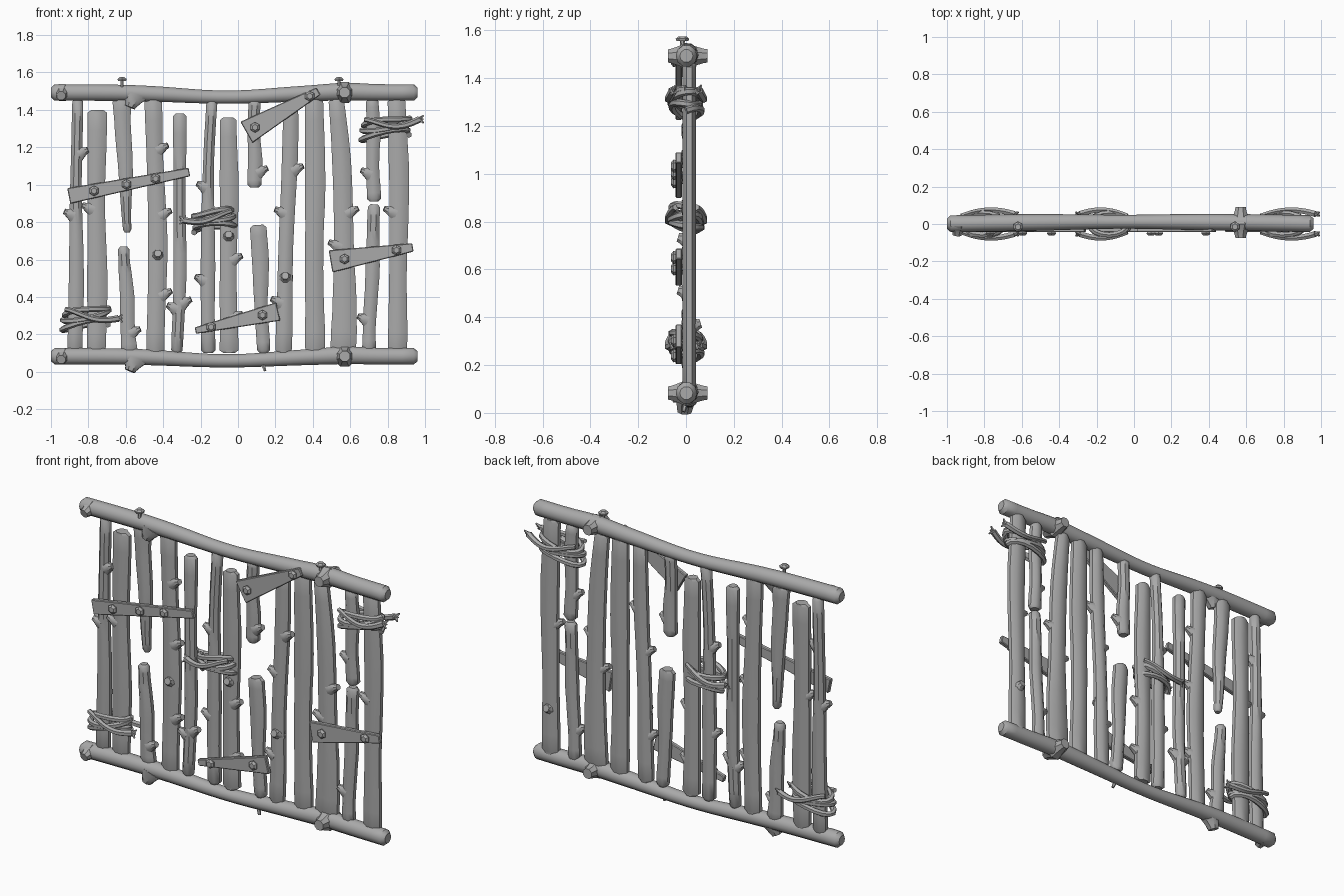
import bpy, bmesh, math, random
from mathutils import Vector

random.seed(4)
if "Cube" in bpy.data.objects:
    bpy.data.objects.remove(bpy.data.objects["Cube"])

grey = bpy.data.materials.new("weathered grey")
grey.use_nodes = True
grey.diffuse_color = (0.4, 0.4, 0.4, 1)
grey.node_tree.nodes["Principled BSDF"].inputs["Base Color"].default_value = grey.diffuse_color

SIDEWAYS, DEPTHWAYS, UPWARDS = Vector((1, 0, 0)), Vector((0, 1, 0)), Vector((0, 0, 1))
TOP, BASE = 1.46, .1


def lerp(start, end, t):
    return start + (end - start) * t


def finish(name, bm, angle=40):
    bmesh.ops.recalc_face_normals(bm, faces=bm.faces[:])
    mesh = bpy.data.meshes.new(name)
    bm.to_mesh(mesh)
    bm.free()
    mesh.materials.append(grey)
    ob = bpy.data.objects.new(name, mesh)
    bpy.context.collection.objects.link(ob)
    bpy.ops.object.select_all(action='DESELECT')
    ob.select_set(True)
    bpy.context.view_layer.objects.active = ob
    bpy.ops.object.shade_smooth_by_angle(angle=math.radians(angle))


def tube(bm, path, sides=8, depth=None, ref=DEPTHWAYS, chamfer=0):
    """Sweep a ring along (x, y, z, radius) points; depth limits the radius along ref."""
    path = [Vector(point) for point in path]
    if chamfer:
        for end, near in ((0, 1), (-1, -2)):
            tip = path[end].copy()
            outward = (tip - path[near]).to_3d().normalized()
            path[end] = Vector((*(tip.to_3d() - outward * chamfer), tip.w))
            tip.w *= .6
            path = [tip] + path if end == 0 else path + [tip]
    rings = []
    for i, point in enumerate(path):
        tangent = (path[min(i + 1, len(path) - 1)] - path[max(i - 1, 0)]).to_3d().normalized()
        u = tangent.cross(ref).normalized()
        v = u.cross(tangent)
        thickness = point.w if depth is None else min(depth, point.w)
        angles = [math.tau * (k + .5) / sides for k in range(sides)]
        rings.append([bm.verts.new(point.to_3d() + u * point.w * math.cos(a) + v * thickness * math.sin(a))
                      for a in angles])
    for ring, following in zip(rings, rings[1:]):
        for k in range(sides):
            j = (k + 1) % sides
            bm.faces.new((ring[k], ring[j], following[j], following[k]))
    bm.faces.new(rings[0])
    bm.faces.new(rings[-1])


def knot(bm, start, direction, length, base, tip, ref=DEPTHWAYS, depth=None):
    """Stub of a broken twig with a flared base."""
    start, step = Vector(start), Vector(direction).normalized() * length
    tube(bm, [(*(start + step * t), lerp(tip, base, (1 - t) ** 1.4)) for t in (0, .4, .8, 1)],
         depth=depth, ref=ref)


def nail(bm, position, axis, length):
    """Hexagonal domed head with a shank."""
    ref = UPWARDS if axis.y else DEPTHWAYS
    tube(bm, [(*(position - axis * length), .008), (*position, .01)], sides=6, ref=ref)
    tube(bm, [(*(position + axis * h), r) for h, r in ((0, .025), (.01, .028), (.02, .016))],
         sides=6, ref=ref)


# Rails: the same sagging, knotty log at top and bottom
def rail(name, height):
    bm = bmesh.new()
    path = []
    for i in range(25):
        x = lerp(-1, .96, i / 24)
        sag = math.exp(-((x + .06) / .35) ** 2)
        swell = math.exp(-((x - .57) / .12) ** 2)
        path.append((x, .012 * math.cos(x * 1.5), height - .025 * sag + .006 * swell,
                     .046 - .009 * sag + .004 * swell))
    tube(bm, path, sides=10, depth=.045, chamfer=.02)
    knot(bm, (-.55, 0, height - .01), (-.4, -.1, -1), length=.075, base=.075, tip=.03, depth=.04)
    for side, length in ((1, .09), (-1, .075)):
        knot(bm, (.57, 0, height), (0, side, 0), length, base=.06, tip=.03, ref=UPWARDS)
    knot(bm, (-.94, 0, height), (-.1, -1, -.3), length=.062, base=.05, tip=.025, ref=UPWARDS)
    finish(name, bm)


rail("top_rail", 1.493)
rail("bottom_rail", .083)


# Posts: flattened, slightly bowed branches with knots on their sides
def post(name, x, radius, top=TOP, base=BASE, bow=0, left=(), right=(), front=(), back=()):
    """x and radius are (top, bottom) pairs; left to back list knot heights."""
    bm = bmesh.new()
    phase = random.uniform(0, math.tau)
    path = []
    for i in range(13):
        t = i / 12
        wave = math.sin(phase + t * 9)
        path.append(Vector((lerp(*x, t) + bow * math.sin(math.pi * t) + .003 * wave, .014,
                            lerp(top, base, t),
                            lerp(*radius, t) * (1 + .06 * wave) + random.uniform(-.001, .001))))
    tube(bm, path, depth=.031, chamfer=.015)
    for side, heights in ((1, left), (-1, right)):
        for z in heights:
            near = min(path, key=lambda point: abs(point.z - z))
            knot(bm, (near.x + side * near.w * .3, .01, z - .015), (side, -.15, .45),
                 length=near.w * .7 + .032, base=.045, tip=.016, depth=.028)
    for side, heights in ((-1, front), (1, back)):
        for z in heights:
            near = min(path, key=lambda point: abs(point.z - z))
            knot(bm, (near.x, .014, z), (0, side, .3), length=.05, base=.045, tip=.02, ref=UPWARDS)
    finish(name, bm)


post("right_end_post", (-.86, -.87), (.03, .046), right=[.85], left=[1.18])
post("right_thick_post", (-.755, -.755), (.052, .056), top=1.4, right=[.88])
post("right_hanging_splinter", (-.62, -.59), (.056, .025), base=.745)
post("right_broken_stump", (-.61, -.58), (.034, .047), top=.67, left=[.22])
post("right_inner_post", (-.455, -.44), (.05, .055), bow=.015, left=[.42, .85, 1.2], front=[.62])
post("right_slim_post", (-.315, -.325), (.038, .034), top=1.38, bow=.01, right=[.35], left=[.38])
post("centre_slim_post", (-.14, -.155), (.03, .045), bow=-.015, right=[.5, 1])
post("centre_thick_post", (-.05, -.05), (.051, .052), top=1.36, left=[.3, .61], front=[.72])
post("centre_hanging_branch", (.085, .09), (.033, .043), base=.985, left=[1.08])
post("centre_broken_stump", (.11, .135), (.051, .035), top=.785)
post("left_knotty_post", (.285, .24), (.043, .045), right=[.38, .86], left=[1.09], front=[.5])
post("left_inner_post", (.41, .41), (.055, .055))
post("left_thick_post", (.525, .56), (.045, .072), bow=.025, left=[.86], right=[.68])
post("left_hanging_branch", (.72, .725), (.037, .04), base=.91, right=[1.07])
post("left_broken_stump", (.73, .7), (.037, .04), top=.895, right=[.29])
post("left_end_post", (.85, .85), (.055, .053), bow=.01, right=[.86], back=[.36])


# Planks: tapered boards nailed across the front
def plank(name, start, end, widths, nails):
    """start and end are (x, z); nails are fractions of the length."""
    bm = bmesh.new()
    start, end = (Vector((x, -.017, z)) for x, z in (start, end))
    across = (end - start).cross(DEPTHWAYS).normalized() / 2
    corners = [start + across * widths[0], start - across * widths[0],
               end - across * widths[1], end + across * widths[1]]
    face = bm.faces.new([bm.verts.new(corner) for corner in corners])
    extruded = bmesh.ops.extrude_face_region(bm, geom=[face])["geom"]
    bmesh.ops.translate(bm, vec=DEPTHWAYS * -.026,
                        verts=[v for v in extruded if isinstance(v, bmesh.types.BMVert)])
    bmesh.ops.bevel(bm, geom=bm.edges[:], offset=.004, segments=1, affect='EDGES')
    for t in nails:
        nail(bm, lerp(start, end, t) - DEPTHWAYS * .025, -DEPTHWAYS, length=.05)
    finish(name, bm, angle=20)


plank("right_plank", (-.905, .94), (-.26, 1.068), widths=(.085, .046), nails=(.21, .48, .72))
plank("upper_plank", (.045, 1.28), (.43, 1.5), widths=(.13, .045), nails=(.12, .88))
plank("lower_plank", (-.228, .22), (.215, .322), widths=(.035, .1), nails=(.19, .81))
plank("left_plank", (.495, .59), (.935, .665), widths=(.12, .045), nails=(.17, .8))

# Nails driven into the rails
for name, x in (("right_rail_nail", -.62), ("left_rail_nail", .54)):
    bm = bmesh.new()
    nail(bm, Vector((x, -.015, 1.555)), UPWARDS, length=.06)
    finish(name, bm, angle=25)
bm = bmesh.new()
tube(bm, [(.13, 0, .05, .012), (.145, -.01, .005, .008)], sides=6)
finish("bottom_twig", bm)


# Lashings: uneven rope coils with frayed tails on the front and back
def lashing(name, x, z, reach, side, rise=0):
    bm = bmesh.new()
    turns, steps = 3, 16
    coil = []
    for k in range(turns * steps + 1):
        a = math.tau * k / steps
        swell = 1 + .06 * math.sin(a * .7)
        drop = .1 * (k / (turns * steps) - .5)
        coil.append((x + side * reach * swell * math.cos(a), .06 * swell * math.sin(a),
                     z + drop + .016 * side * math.cos(a) + .012 * math.sin(a * 1.6), .016))
    tube(bm, coil, sides=6, ref=UPWARDS)
    for face in (-1, 1):
        strand = []
        for k in range(steps):
            t = k / (steps - 1)
            strand.append((x + side * lerp(-.9 * reach, reach + .055, t),
                           face * .075 * math.sin(math.pi * lerp(.2, .75, t)),
                           z + .05 * math.cos(math.pi * t) * (1 - t) + rise * t * t,
                           lerp(.013, .018, t)))
        tube(bm, strand, sides=6, ref=UPWARDS)
        end = Vector(strand[-1][:3])
        for spread in (-.02, 0, .02):
            fibre = end + Vector((side * .022, spread / 2, spread))
            tube(bm, [(*end, .012), (*fibre, .004)], sides=5, ref=UPWARDS)
    finish(name, bm, angle=50)


lashing("lower_lashing", -.815, .285, reach=.12, side=1)
lashing("middle_lashing", -.13, .81, reach=.105, side=-1)
lashing("upper_lashing", .79, 1.3, reach=.125, side=1, rise=.05)
